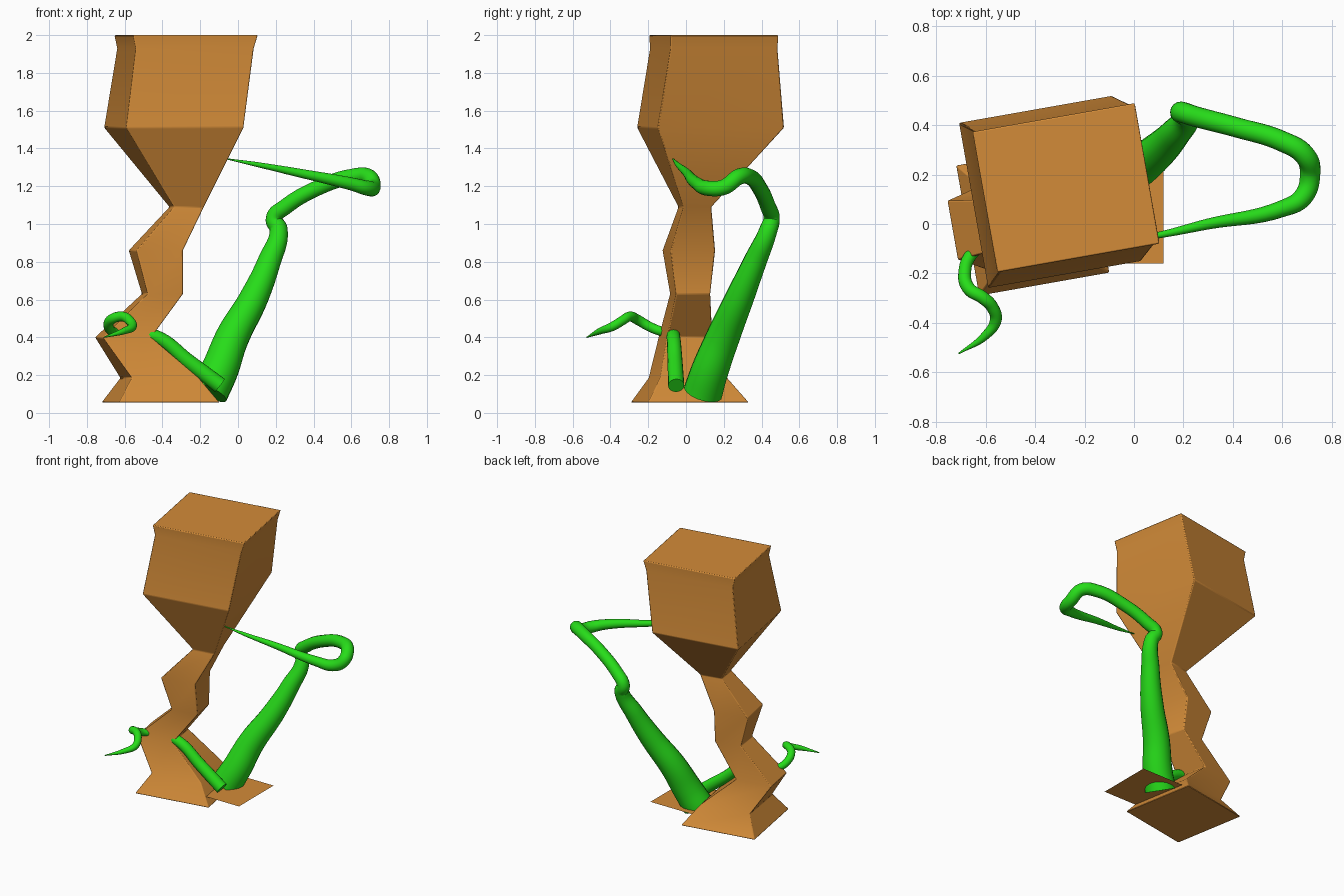
import bpy, bmesh
from math import radians
from mathutils import Vector, Matrix

if "Cube" in bpy.data.objects:
    bpy.data.objects.remove(bpy.data.objects["Cube"])


def material(name, rgb):
    m = bpy.data.materials.new(name)
    m.diffuse_color = (*rgb, 1)
    m.use_nodes = True
    m.node_tree.nodes["Principled BSDF"].inputs["Base Color"].default_value = m.diffuse_color
    return m


ORANGE = material("orange", (0.65, 0.26, 0.04))
GREEN = material("green", (0.02, 0.72, 0.01))


def activate(ob):
    bpy.ops.object.select_all(action='DESELECT')
    ob.select_set(True)
    bpy.context.view_layer.objects.active = ob


def add_mesh(name, bm, mat):
    bmesh.ops.recalc_face_normals(bm, faces=bm.faces)
    me = bpy.data.meshes.new(name)
    bm.to_mesh(me)
    bm.free()
    me.materials.append(mat)
    ob = bpy.data.objects.new(name, me)
    bpy.context.collection.objects.link(ob)
    return ob


# Zigzag trunk and blocky head: rectangular sections (z, centre x, centre y, half x, half y)
sections = [
    (0.055, -0.41, 0.02, 0.27, 0.27),
    (0.185, -0.415, 0.01, 0.18, 0.18),
    (0.40, -0.608, -0.003, 0.13, 0.122),
    (0.63, -0.40, 0.022, 0.095, 0.092),
    (0.86, -0.435, 0.015, 0.125, 0.12),
    (1.09, -0.272, 0.047, 0.08, 0.075),
    (1.51, -0.34, 0.13, 0.315, 0.34),
    (1.93, -0.278, 0.147, 0.317, 0.287),
    (2.00, -0.275, 0.147, 0.335, 0.289),
]
turn = Matrix.Rotation(radians(10), 3, 'Z')
bm = bmesh.new()
rings = []
for z, cx, cy, a, b in sections:
    rings.append([bm.verts.new(Vector((cx, cy, z)) + turn @ Vector((sx * a, sy * b, 0)))
                  for sx, sy in ((-1, -1), (1, -1), (1, 1), (-1, 1))])
for lo, hi in zip(rings, rings[1:]):
    for i in range(4):
        j = (i + 1) % 4
        bm.faces.new((lo[i], lo[j], hi[j], hi[i]))
bm.faces.new(rings[0][::-1])
bm.faces.new(rings[-1])
trunk = add_mesh("trunk", bm, ORANGE)
bevel = trunk.modifiers.new("soft_edges", 'BEVEL')
bevel.width = 0.006
bevel.segments = 2
activate(trunk)
bpy.ops.object.shade_smooth_by_angle(angle=radians(30))

# Thin ground sheet beside the trunk
bm = bmesh.new()
bmesh.ops.create_grid(bm, x_segments=1, y_segments=1, size=0.2,
                      matrix=Matrix.Translation((-0.08, 0.04, 0.11)))
add_mesh("ground_sheet", bm, ORANGE)


# Tapered vines: each point is (x, y, z, radius)
def vine(name, points):
    cu = bpy.data.curves.new(name, 'CURVE')
    cu.dimensions = '3D'
    cu.bevel_depth = 1.0
    cu.bevel_resolution = 6
    cu.resolution_u = 8
    cu.use_fill_caps = True
    sp = cu.splines.new('BEZIER')
    sp.bezier_points.add(len(points) - 1)
    for bp, (x, y, z, r) in zip(sp.bezier_points, points):
        bp.co = (x, y, z)
        bp.radius = r
        bp.handle_left_type = bp.handle_right_type = 'AUTO'
    cu.materials.append(GREEN)
    ob = bpy.data.objects.new(name, cu)
    bpy.context.collection.objects.link(ob)
    activate(ob)
    bpy.ops.object.convert(target='MESH')
    bpy.ops.object.shade_smooth_by_angle(angle=radians(45))


vine("large_vine", [
    (-0.155, 0.09, 0.11, 0.105), (-0.10, 0.125, 0.22, 0.10),
    (-0.03, 0.195, 0.40, 0.09), (0.08, 0.28, 0.60, 0.077),
    (0.165, 0.365, 0.80, 0.062), (0.215, 0.437, 0.97, 0.048),
    (0.19, 0.453, 1.03, 0.043), (0.25, 0.435, 1.09, 0.042),
    (0.42, 0.39, 1.19, 0.041), (0.60, 0.335, 1.25, 0.042),
    (0.69, 0.28, 1.25, 0.043), (0.713, 0.20, 1.195, 0.042),
    (0.685, 0.11, 1.19, 0.04), (0.60, 0.062, 1.212, 0.034),
    (0.30, 0.0, 1.275, 0.022), (0.10, -0.045, 1.315, 0.013),
    (-0.06, -0.07, 1.345, 0.003),
])

vine("small_vine", [
    (-0.095, -0.052, 0.145, 0.043), (-0.26, -0.058, 0.27, 0.04),
    (-0.44, -0.067, 0.405, 0.036), (-0.60, -0.075, 0.42, 0.03),
    (-0.66, -0.125, 0.43, 0.025), (-0.685, -0.19, 0.455, 0.026),
    (-0.67, -0.26, 0.495, 0.027), (-0.61, -0.30, 0.51, 0.026),
    (-0.575, -0.335, 0.49, 0.025), (-0.56, -0.39, 0.457, 0.024),
    (-0.60, -0.45, 0.435, 0.018), (-0.71, -0.525, 0.40, 0.003),
])
